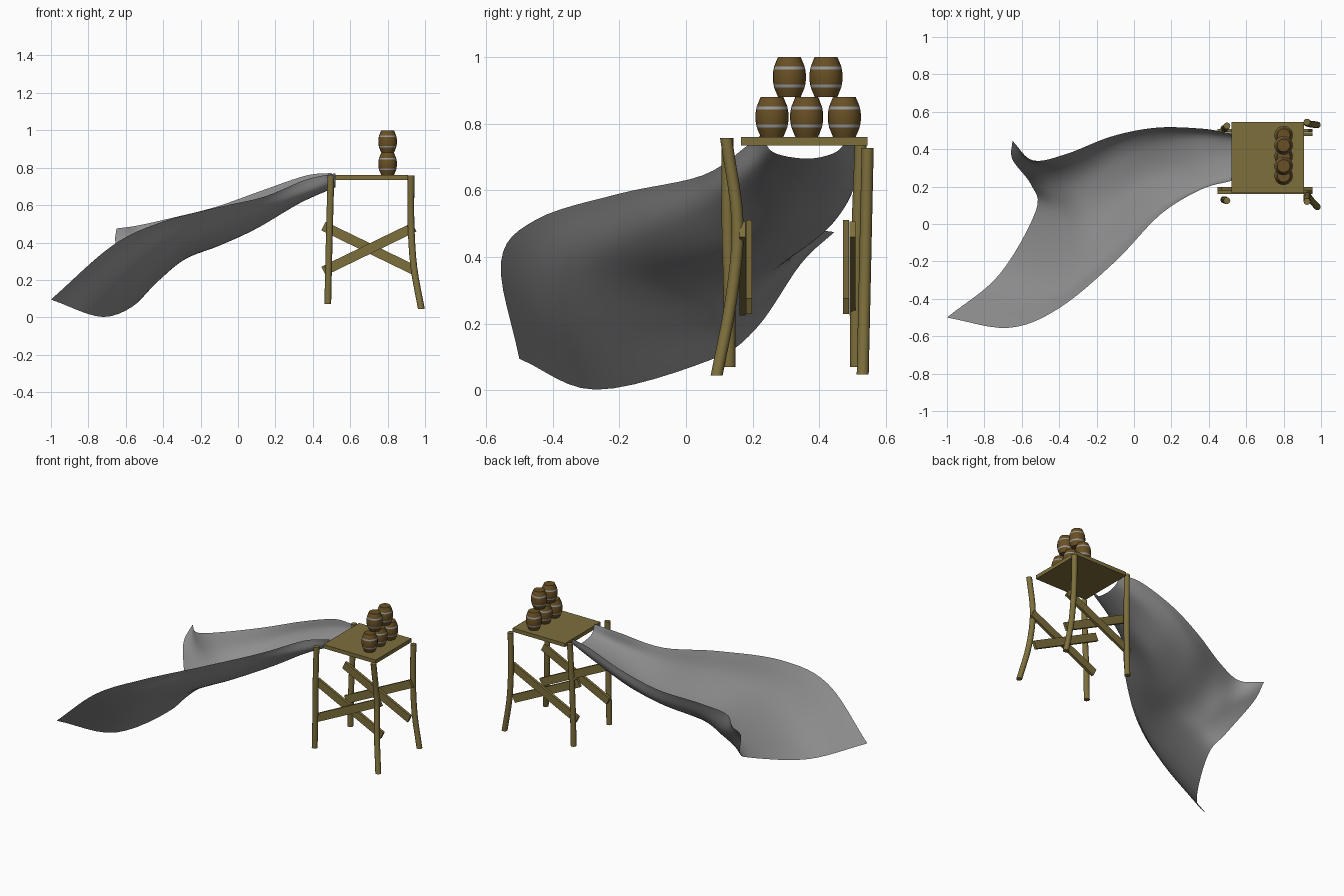
import bpy, bmesh, math
from mathutils import Vector, Matrix

if "Cube" in bpy.data.objects:
    bpy.data.objects.remove(bpy.data.objects["Cube"])


def material(name, rgb):
    m = bpy.data.materials.new(name)
    m.diffuse_color = (*rgb, 1)
    m.use_nodes = True
    m.node_tree.nodes["Principled BSDF"].inputs["Base Color"].default_value = m.diffuse_color
    return m


SLIDE = material("slide grey", (0.28, 0.28, 0.28))
WOOD = material("olive wood", (0.205, 0.158, 0.045))
BARREL = material("barrel brown", (0.14, 0.08, 0.018))
BAND = material("band grey", (0.32, 0.32, 0.33))


def finish(bm, name, mats, smooth=None):
    bmesh.ops.recalc_face_normals(bm, faces=bm.faces)
    me = bpy.data.meshes.new(name)
    bm.to_mesh(me)
    bm.free()
    ob = bpy.data.objects.new(name, me)
    bpy.context.collection.objects.link(ob)
    for m in mats:
        me.materials.append(m)
    if smooth:
        bpy.ops.object.select_all(action='DESELECT')
        ob.select_set(True)
        bpy.context.view_layer.objects.active = ob
        bpy.ops.object.shade_smooth_by_angle(angle=math.radians(smooth))
    return ob


def spline(pts, n):
    """Smooth curve through the points, n steps per span."""
    p = [Vector(q) for q in pts]
    p = [2 * p[0] - p[1]] + p + [2 * p[-1] - p[-2]]
    out = []
    for i in range(1, len(p) - 2):
        a, b, c, d = p[i - 1:i + 3]
        for k in range(n):
            t = k / n
            out.append(0.5 * (2 * b + (c - a) * t + (2 * a - 5 * b + 4 * c - d) * t * t
                              + (3 * b - a - 3 * c + d) * t ** 3))
    return out + [p[-2]]


def skin(bm, rows, closed=False):
    vs = [[bm.verts.new(q) for q in r] for r in rows]
    n = len(vs[0])
    for r, s in zip(vs, vs[1:]):
        for j in range(n if closed else n - 1):
            k = (j + 1) % n
            bm.faces.new((r[j], r[k], s[k], s[j]))
    if closed:
        bm.faces.new(vs[0])
        bm.faces.new(vs[-1])


def box(name, center, size, tilt=0):
    bm = bmesh.new()
    bmesh.ops.create_cube(bm, size=1, matrix=Matrix.Translation(center)
                          @ Matrix.Rotation(tilt, 4, 'Y') @ Matrix.Diagonal((*size, 1)))
    return finish(bm, name, [WOOD])


# Slide: cross-sections from the platform down, each from front rim to back rim
sections = [
    [(.52, .23, .77), (.52, .26, .715), (.52, .36, .695), (.52, .44, .71), (.52, .475, .74), (.50, .488, .772)],
    [(.36, .185, .735), (.35, .20, .65), (.33, .32, .61), (.33, .45, .635), (.34, .50, .69), (.36, .51, .757)],
    [(.14, .05, .645), (.13, .10, .56), (.10, .25, .475), (.10, .41, .515), (.10, .495, .59), (.12, .515, .675)],
    [(-.10, -.20, .59), (-.09, -.10, .47), (-.10, .11, .385), (-.10, .31, .415), (-.10, .43, .49), (-.12, .468, .59)],
    [(-.40, -.45, .512), (-.33, -.29, .37), (-.28, 0, .315), (-.31, .20, .325), (-.33, .32, .41), (-.36, .375, .53)],
    [(-.67, -.555, .385), (-.53, -.32, .20), (-.42, .02, .20), (-.44, .19, .24), (-.48, .30, .35), (-.54, .34, .49)],
    [(-1, -.50, .095), (-.72, -.27, .002), (-.525, .07, .09), (-.55, .21, .185), (-.65, .345, .38), (-.65, .445, .475)],
]
bm = bmesh.new()
across = [spline(s, 6) for s in sections]
skin(bm, [spline(line, 6) for line in zip(*across)])
finish(bm, "slide", [SLIDE], 80)

# Platform
box("platform", (.715, .355, .7475), (.39, .38, .025))

# Bent legs
legs = {
    "front_left_leg": [(.497, .125, .757), (.49, .125, .5), (.485, .13, .3), (.48, .13, .07)],
    "front_right_leg": [(.925, .12, .757), (.925, .155, .5), (.94, .135, .27), (.98, .092, .045)],
    "back_right_leg": [(.925, .545, .727), (.925, .54, .5), (.94, .535, .27), (.98, .53, .048)],
    "back_left_leg": [(.497, .525, .757), (.49, .515, .5), (.485, .51, .3), (.48, .51, .07)],
}
for name, path in legs.items():
    bm = bmesh.new()
    skin(bm, [[c + Vector((.018 * math.cos(a * math.tau / 12), .018 * math.sin(a * math.tau / 12), 0))
               for a in range(12)] for c in spline(path, 4)], True)
    finish(bm, name, [WOOD], 40)

# Crossed braces on the front and back sides
slope = math.atan2(.235, .485)
for side, y_down, y_up in (("front", .189, .17), ("back", .48, .50)):
    box(side + "_falling_brace", (.70, y_down, .37), (.54, .018, .052), slope)
    box(side + "_rising_brace", (.70, y_up, .365), (.54, .018, .052), -slope)

# Barrels: stacked, with a grey band on two belts
profile = [(0, .034), (.012, .039), (.028, .0455), (.037, .0475), (.05, .0495), (.07, .0495),
           (.083, .0475), (.092, .0455), (.108, .039), (.12, .034)]
spots = [(.258, .76), (.362, .76), (.475, .76), (.31, .88), (.42, .88)]
for i, (y, z) in enumerate(spots):
    bm = bmesh.new()
    skin(bm, [[(.80 + r * math.cos(a * math.tau / 20), y + r * math.sin(a * math.tau / 20), z + h)
               for a in range(20)] for h, r in profile], True)
    for f in bm.faces:
        h = f.calc_center_median().z - z
        f.material_index = int(abs(abs(h - .06) - .0275) < .002 and len(f.verts) == 4)
    finish(bm, "barrel_%d" % (i + 1), [BARREL, BAND], 40)
